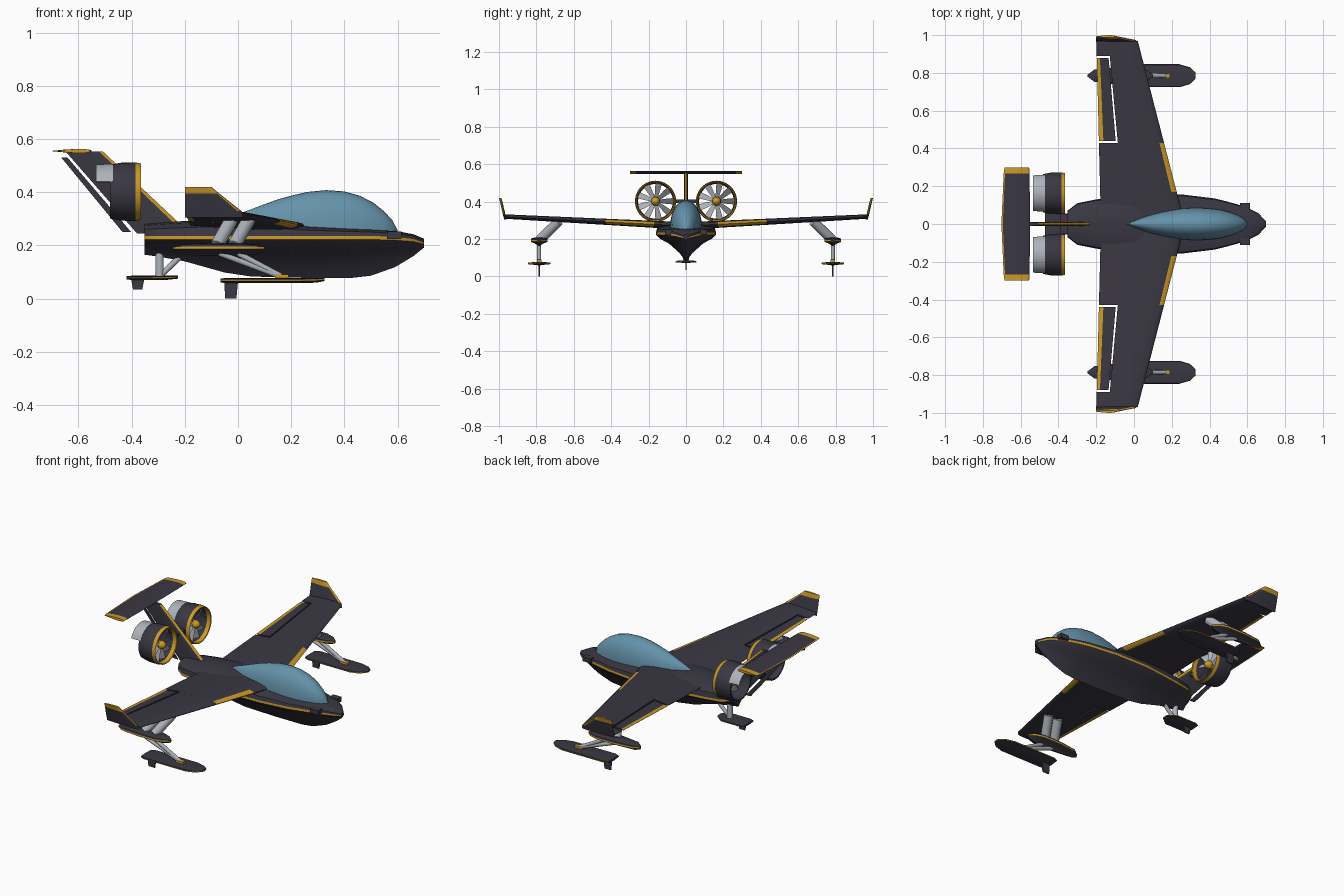
import bpy, bmesh, math
from math import sin, cos, pi
from mathutils import Vector

if "Cube" in bpy.data.objects:
    bpy.data.objects.remove(bpy.data.objects["Cube"])


def material(name, rgb):
    m = bpy.data.materials.new(name)
    m.use_nodes = True
    m.diffuse_color = (*rgb, 1)
    m.node_tree.nodes["Principled BSDF"].inputs["Base Color"].default_value = (*rgb, 1)
    return m


MATS = [material("charcoal", (0.042, 0.038, 0.055)),
        material("gold", (0.60, 0.32, 0.02)),
        material("glass_blue", (0.13, 0.29, 0.40)),
        material("light_grey", (0.42, 0.45, 0.49))]
DARK, GOLD, GLASS, GREY = range(4)
parts = []


def loft(name, rings, mat=DARK, rule=None, closed=False):
    """Skin a list of rings; rule(segment, side) may choose the colour."""
    bm = bmesh.new()
    rows = [[bm.verts.new(p) for p in r] for r in rings]
    n, count = len(rows[0]), len(rows)
    for i in range(count if closed else count - 1):
        a, b = rows[i], rows[(i + 1) % count]
        for j in range(n):
            k = (j + 1) % n
            f = bm.faces.new((a[j], a[k], b[k], b[j]))
            f.material_index = rule(i, j) if rule else mat
    if not closed:
        for row, i in ((rows[0], 0), (rows[-1], count - 2)):
            bm.faces.new(row).material_index = rule(i, -1) if rule else mat
    bmesh.ops.recalc_face_normals(bm, faces=bm.faces)
    mesh = bpy.data.meshes.new(name)
    bm.to_mesh(mesh)
    bm.free()
    ob = bpy.data.objects.new(name, mesh)
    for m in MATS:
        mesh.materials.append(m)
    bpy.context.collection.objects.link(ob)
    parts.append(ob)
    return ob


def plate(name, outline, y, thick, mat=DARK):
    """Side-view outline (x, z) given a thickness across y."""
    return loft(name, [[(x, y + d, z) for x, z in outline] for d in (-thick / 2, thick / 2)], mat)


def box(name, lo, hi, mat=DARK):
    (x0, y0, z0), (x1, y1, z1) = lo, hi
    return plate(name, [(x0, z0), (x1, z0), (x1, z1), (x0, z1)], (y0 + y1) / 2, abs(y1 - y0), mat)


def tube(name, a, b, r, mat=GREY, sides=12):
    a, b = Vector(a), Vector(b)
    u = (b - a).orthogonal().normalized()
    v = (b - a).normalized().cross(u)
    return loft(name, [[p + r * (u * cos(2 * pi * k / sides) + v * sin(2 * pi * k / sides))
                        for k in range(sides)] for p in (a, b)], mat)


def foil(le, te, y, z, thick, fs, axis=(0, 0, 1)):
    """Aerofoil ring over chord fractions fs, thickened along axis."""
    def point(f, side):
        h = thick * (1.48 * f ** .5 - .63 * f - 1.76 * f * f + 1.42 * f ** 3 - .49 * f ** 4)
        return Vector((le + (te - le) * f, y, z)) + Vector(axis) * h * side
    upper = [point(f, 1) for f in reversed(fs)]
    return upper + [point(f, -1) for f in (fs[1:] if fs[0] == 0 else fs)]


FULL = [0, .02, .07, .2, .4, .7, .95, 1]
CUT = [0, .02, .07, .2, .4, .71]
FLAP = [.74, .93, 1]


def edge_side(fs):
    """Ring sides that make up the leading edge."""
    return range(len(fs) - 3, len(fs) + 1)


def hull(name, stations, y=0):
    """Boat-shaped body: (x, half width, keel, chine, stripe top, deck)."""
    rings = []
    for x, w, k, c, s, t in stations:
        half = [(.22, k + .33 * (c - k)), (.58, k + .68 * (c - k)), (.88, k + .86 * (c - k)), (1, c),
                (1, s), (.95, s + .55 * (t - s)), (.6, s + .88 * (t - s))]
        ring = [(0, k)] + half + [(0, t)] + [(-a, b) for a, b in reversed(half)]
        rings.append([(x, y + a * w, b) for a, b in ring])
    return loft(name, rings, rule=lambda i, j: GOLD if j in (4, 11) else DARK)


# Fuselage with gold chine stripe
hull("fuselage", [(-.352, .07, .165, .222, .236, .28), (-.30, .11, .158, .222, .236, .285),
                  (-.20, .13, .140, .222, .236, .292), (-.05, .15, .098, .222, .236, .300),
                  (.05, .16, .083, .222, .236, .295), (.25, .157, .078, .222, .236, .275),
                  (.43, .135, .078, .222, .236, .265), (.50, .117, .086, .222, .236, .262),
                  (.59, .092, .118, .220, .232, .255), (.66, .056, .160, .214, .224, .242),
                  (.70, .012, .192, .204, .210, .225)])

# Teardrop canopy
canopy = []
for x, w, top in [(-.04, .003, .302), (0, .022, .318), (.05, .04, .336), (.10, .054, .355), (.15, .066, .373),
                  (.20, .075, .387), (.26, .083, .401), (.33, .086, .408), (.40, .083, .403), (.46, .075, .386),
                  (.51, .062, .36), (.55, .046, .328), (.58, .03, .295), (.60, .005, .258)]:
    canopy.append([(x, w * cos(pi * k / 16), .245 + (top - .245) * sin(pi * k / 16) ** .85 if 0 < k < 16 else .245)
                   for k in range(17)])
loft("canopy", canopy, GLASS)

for s in (1, -1):
    side = "left" if s > 0 else "right"

    # Wing in three spans, with a shortened chord ahead of the aileron
    def wing_ring(y, fs):
        return foil(.27 - .258 * y, -.175 - .025 * y, s * y, .27 + .052 * y, .042 - .018 * y, fs)

    loft(side + "_inner_wing", [wing_ring(y, FULL) for y in (.04, .17, .43)],
         rule=lambda i, j: GOLD if i == 1 and j in edge_side(FULL) else DARK)
    loft(side + "_mid_wing", [wing_ring(y, CUT) for y in (.43, .89)])
    loft(side + "_outer_wing", [wing_ring(y, FULL) for y in (.89, .968)])
    loft(side + "_aileron", [wing_ring(y, FLAP) for y in (.44, .878)],
         rule=lambda i, j: GOLD if j in (0, 4, 5) and j != 5 else DARK)

    # Upturned winglet with gold rim
    loft(side + "_winglet", [foil(le, te, s * y, z, .014, FULL, (0, 1, 0)) for le, te, y, z in
                             [(.02, -.2, .965, .305), (.012, -.2, .972, .33), (-.07, -.2, .987, .395),
                              (-.10, -.2, .993, .42)]],
         rule=lambda i, j: GOLD if i == 2 or (i and j in edge_side(FULL)) else DARK)

    # Ducted fan: shroud, blades, hub and rear deflector
    cy, cz = s * .163, .402
    profile = [(-.39, .097), (-.368, .101), (-.365, .106), (-.385, .11), (-.44, .109), (-.482, .101), (-.482, .093)]
    around = 40
    loft(side + "_fan_duct", [[(x, cy + r * cos(2 * pi * k / around), cz + r * sin(2 * pi * k / around))
                               for x, r in profile] for k in range(around)],
         rule=lambda i, j: GOLD if j < 3 else DARK, closed=True)
    loft(side + "_fan_hub", [[(x, cy + r * cos(pi * k / 8), cz + r * sin(pi * k / 8)) for k in range(16)]
                             for x, r in [(-.37, .003), (-.376, .014), (-.39, .023), (-.43, .024), (-.48, .008)]], GOLD)
    for b in range(9):
        a = 2 * pi * b / 9
        out, across = Vector((0, cos(a), sin(a))), Vector((0, -sin(a), cos(a)))
        c = Vector((-.41, cy, cz))
        loft(f"{side}_fan_blade_{b + 1}", [[c + out * r + across * w * q + Vector((w * q * .8 + d, 0, 0))
                                           for q, d in ((-1, 0), (1, 0), (1, .003), (-1, .003))]
                                          for r, w in ((.018, .008), (.06, .014), (.096, .017))], GREY)
    loft(side + "_fan_deflector", [[(x, cy + r * cos(t), cz + r * sin(t))
                                    for x, r in ((-.47, .105), (-.535, .102), (-.535, .094), (-.47, .092))]
                                   for t in [math.radians(22 + 136 * k / 20) for k in range(21)]], GREY)
    box(side + "_fan_pylon", (-.47, 0, .393), (-.39, s * .06, .411))

    # Wing float, ski and ski keel
    fy = s * .785
    hull(side + "_float", [(-.245, .006, .178, .186, .192, .196), (-.21, .032, .165, .186, .195, .206),
                           (-.1, .045, .16, .186, .195, .21), (.02, .045, .16, .186, .195, .208),
                           (.07, .03, .168, .186, .195, .203), (.1, .006, .18, .186, .193, .196)], fy)
    hull(side + "_ski", [(-.065, .05, .06, .066, .071, .076), (-.04, .061, .058, .066, .071, .077),
                         (.24, .061, .058, .066, .071, .077), (.295, .045, .06, .067, .072, .077),
                         (.325, .018, .066, .07, .074, .078)], fy)
    plate(side + "_ski_keel", [(-.052, .064), (0, .064), (-.006, 0), (-.048, 0)], fy, .008)

    # Struts from wing to float and float to ski
    for n, x in enumerate((.04, -.025)):
        tube(f"{side}_float_strut_{n + 1}", (x, s * .68, .295), (x - .055, s * .78, .198), .026)
    for n, x in enumerate((-.07, .0)):
        tube(f"{side}_ski_strut_{n + 1}", (x, fy, .17), (.17, fy, .08), .011)
    box(side + "_ski_fitting", (.14, fy - .012, .074), (.19, fy + .012, .09), GOLD)

    # Small bumps beside the nose
    box(side + "_nose_bump", (.56, s * .075, .225), (.615, s * .112, .252))


# Swept fin and rudder
def fin_ring(z, fs):
    u = (z - .245) / .31
    return foil(-.18 - .33 * u, -.43 - .255 * u, 0, z, .022, fs, (0, 1, 0))


FIN = [0, .03, .08, .3, .8]
loft("tail_fin", [fin_ring(z, FIN) for z in (.245, .553)],
     rule=lambda i, j: GOLD if j in edge_side(FIN) else DARK)
loft("rudder", [fin_ring(z, [.87, .95, 1]) for z in (.25, .53)])

# Tailplane with gold tips and trailing edge
loft("tailplane", [foil(le, te, y, .555, .016, FULL) for y, le, te in
                   [(-.30, -.555, -.685), (-.268, -.553, -.69), (0, -.55, -.702),
                    (.268, -.553, -.69), (.30, -.555, -.685)]],
     rule=lambda i, j: GOLD if i in (0, 3) or j in (0, 13) else DARK)

# Rear ski with its struts
hull("rear_ski", [(-.42, .045, .072, .076, .080, .085), (-.40, .055, .07, .076, .080, .086),
                  (-.27, .055, .07, .076, .080, .086), (-.225, .02, .075, .079, .082, .086)])
plate("rear_ski_keel", [(-.402, .074), (-.352, .074), (-.36, .034), (-.395, .034)], 0, .008)
tube("rear_strut", (-.295, 0, .175), (-.295, 0, .08), .016)
tube("rear_brace", (-.215, 0, .16), (-.29, 0, .088), .011)

# Smooth rounded surfaces, keeping edges sharp
for ob in parts:
    ob.select_set(True)
bpy.context.view_layer.objects.active = parts[0]
bpy.ops.object.shade_smooth_by_angle(angle=math.radians(32))
